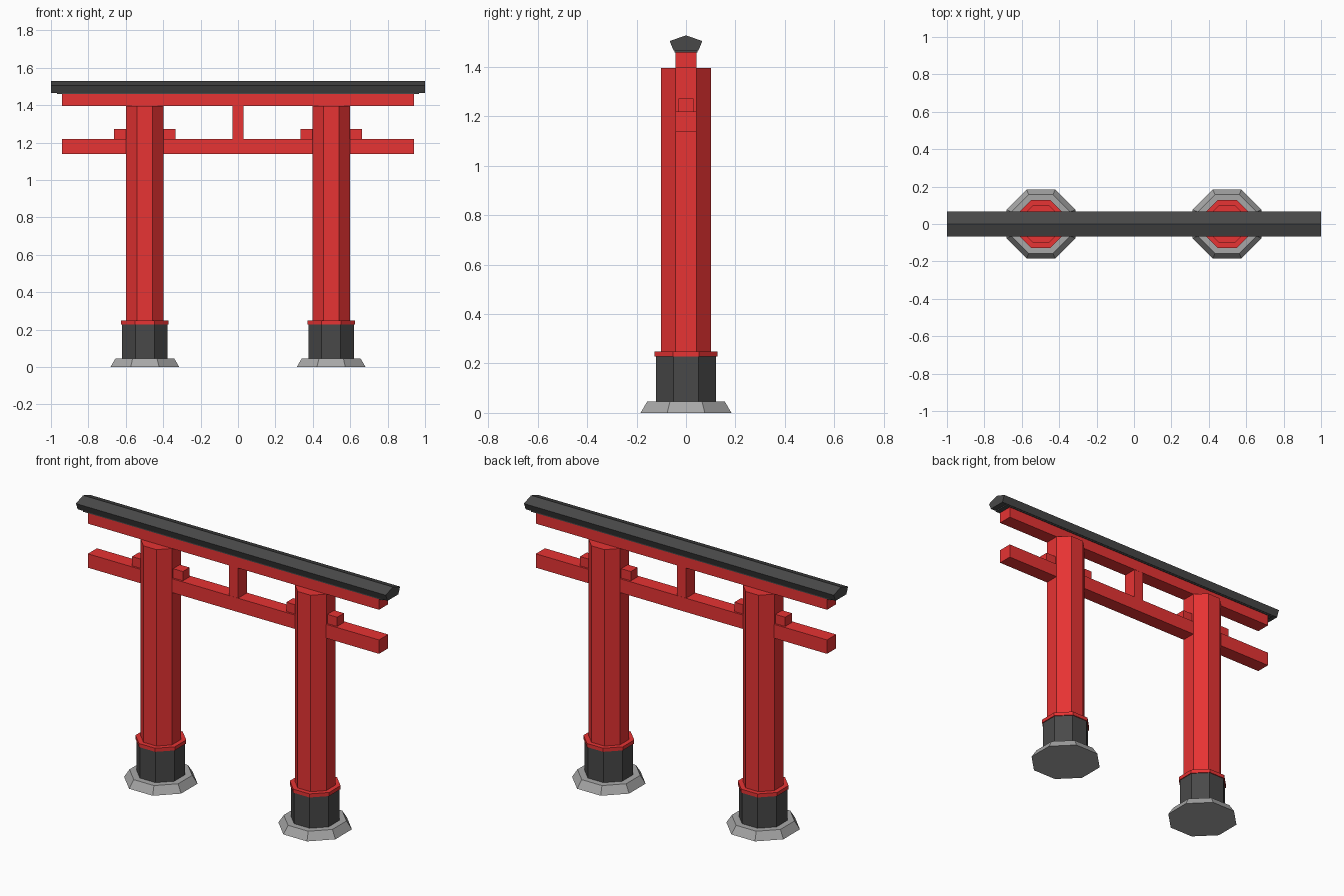
import bpy, bmesh, math
from mathutils import Matrix

if "Cube" in bpy.data.objects:
    bpy.data.objects.remove(bpy.data.objects["Cube"])


def material(name, color):
    m = bpy.data.materials.new(name)
    m.diffuse_color = (*color, 1)
    m.use_nodes = True
    m.node_tree.nodes["Principled BSDF"].inputs["Base Color"].default_value = m.diffuse_color
    return m


RED = material("red_paint", (0.8, 0.033, 0.033))
DARK = material("dark_paint", (0.066, 0.066, 0.066))
STONE = material("stone", (0.39, 0.39, 0.39))


def finish(name, bm, mat):
    bmesh.ops.recalc_face_normals(bm, faces=bm.faces)
    mesh = bpy.data.meshes.new(name)
    bm.to_mesh(mesh)
    bm.free()
    mesh.materials.append(mat)
    ob = bpy.data.objects.new(name, mesh)
    bpy.context.collection.objects.link(ob)
    return ob


def box(name, x, half_x, half_y, z0, z1, mat):
    bm = bmesh.new()
    bmesh.ops.create_cube(bm, size=2)
    bmesh.ops.scale(bm, vec=(half_x, half_y, (z1 - z0) / 2), verts=bm.verts)
    bmesh.ops.translate(bm, vec=(x, 0, (z0 + z1) / 2), verts=bm.verts)
    return finish(name, bm, mat)


def octagon(name, x, a0, a1, z0, z1, mat):
    # Eight-sided frustum given by its flat-to-centre distances
    k = 1 / math.cos(math.pi / 8)
    bm = bmesh.new()
    bmesh.ops.create_cone(
        bm, cap_ends=True, segments=8, radius1=a0 * k, radius2=a1 * k, depth=z1 - z0,
        matrix=Matrix.Translation((x, 0, (z0 + z1) / 2)) @ Matrix.Rotation(math.pi / 8, 4, 'Z'))
    return finish(name, bm, mat)


def prism(name, profile, half_x, mat):
    # Extrude a (y, z) profile along x
    bm = bmesh.new()
    face = bm.faces.new([bm.verts.new((-half_x, y, z)) for y, z in profile])
    ext = bmesh.ops.extrude_face_region(bm, geom=[face], use_keep_orig=True)
    verts = [g for g in ext["geom"] if isinstance(g, bmesh.types.BMVert)]
    bmesh.ops.translate(bm, vec=(2 * half_x, 0, 0), verts=verts)
    return finish(name, bm, mat)


# Pillars with their footings and wedges
for side, x in (("left", -0.498), ("right", 0.498)):
    octagon(side + "_stone_base", x, 0.184, 0.157, 0, 0.046, STONE)
    octagon(side + "_pillar_sleeve", x, 0.122, 0.122, 0.046, 0.228, DARK)
    octagon(side + "_pillar_collar", x, 0.127, 0.127, 0.228, 0.249, RED)
    octagon(side + "_pillar", x, 0.101, 0.101, 0.249, 1.395, RED)
    box(side + "_wedge", x, 0.164, 0.031, 1.219, 1.273, RED)

# Cross beams and centre strut
box("lower_beam", 0, 0.94, 0.042, 1.138, 1.219, RED)
box("upper_beam", 0, 0.94, 0.042, 1.395, 1.46, RED)
box("centre_strut", 0, 0.03, 0.041, 1.219, 1.395, RED)

# Ridged roof beam on a thin bed
box("roof_bed", 0, 0.968, 0.047, 1.459, 1.467, DARK)
prism("roof_beam", [(-0.05, 1.466), (0.05, 1.466), (0.066, 1.505), (0, 1.528), (-0.066, 1.505)], 1.0, DARK)
